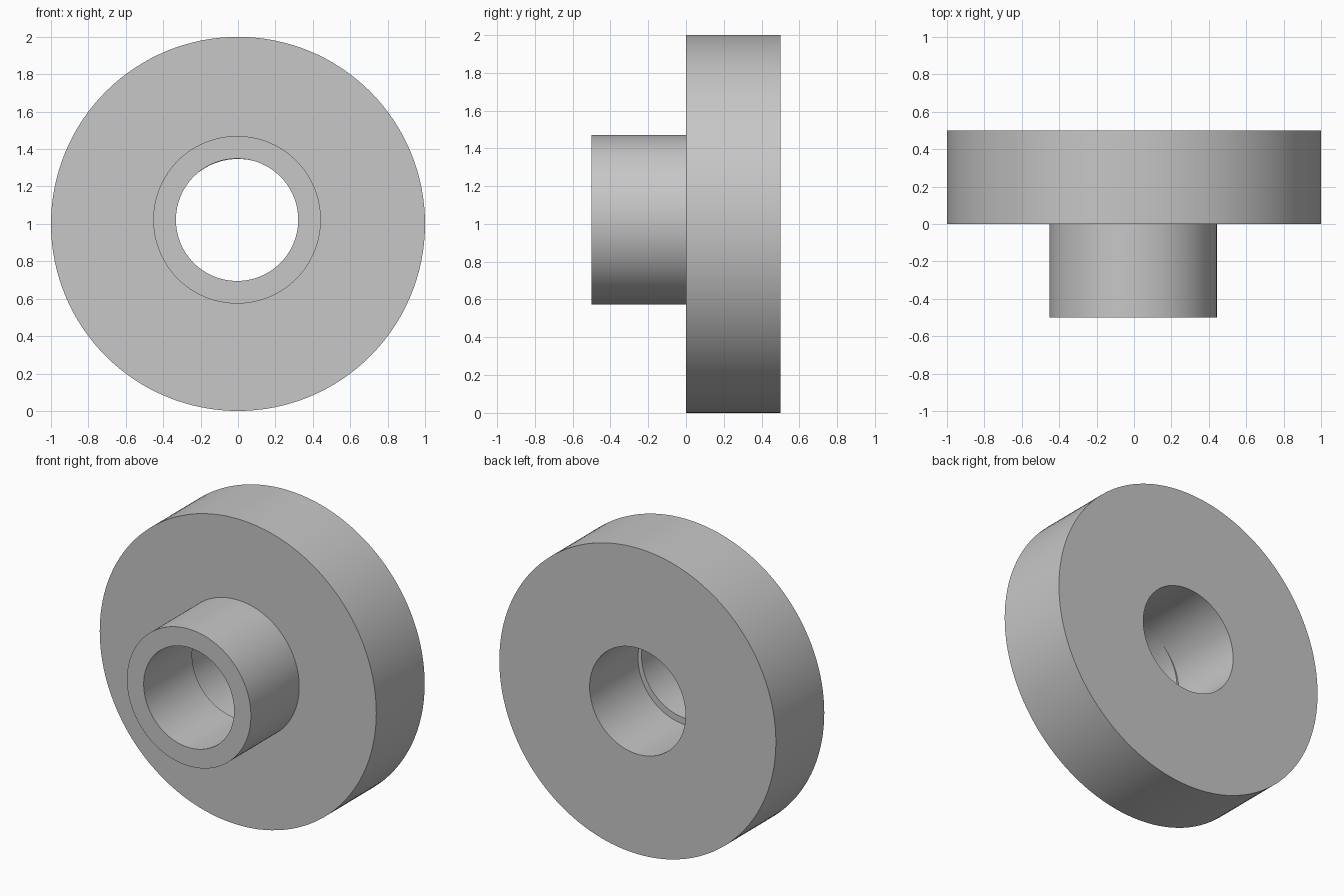
import bpy
import bmesh
import math

cube = bpy.data.objects.get("Cube")
if cube:
    bpy.data.objects.remove(cube, do_unlink=True)

SEGMENTS = 128

grey = bpy.data.materials.new("plain grey")
grey.use_nodes = True
colour = (0.57, 0.57, 0.57, 1)
grey.diffuse_color = colour
grey.node_tree.nodes["Principled BSDF"].inputs["Base Color"].default_value = colour


def ring(name, centre, outer, inner, front, back):
    """Hollow cylinder along y, swept from a rectangular section."""
    cx, cz = centre
    section = [(outer, front), (outer, back), (inner, back), (inner, front)]
    bm = bmesh.new()
    loops = []
    for i in range(SEGMENTS):
        a = 2 * math.pi * i / SEGMENTS
        loops.append([bm.verts.new((cx + r * math.cos(a), y, cz + r * math.sin(a)))
                      for r, y in section])
    for i, here in enumerate(loops):
        after = loops[(i + 1) % SEGMENTS]
        for j in range(4):
            k = (j + 1) % 4
            bm.faces.new((here[j], here[k], after[k], after[j]))
    bmesh.ops.recalc_face_normals(bm, faces=bm.faces)
    mesh = bpy.data.meshes.new(name)
    bm.to_mesh(mesh)
    bm.free()
    mesh.materials.append(grey)
    obj = bpy.data.objects.new(name, mesh)
    bpy.context.collection.objects.link(obj)
    bpy.ops.object.select_all(action="DESELECT")
    obj.select_set(True)
    bpy.context.view_layer.objects.active = obj
    bpy.ops.object.shade_smooth_by_angle(angle=math.radians(30))
    return obj


# Wide disc with a central bore
ring("disc", (0, 1), 1.0, 0.347, 0, 0.5)
# Narrow front collar, slightly off centre so a thin ledge shows in the bore
ring("hub", (-0.005, 1.022), 0.448, 0.327, -0.5, 0)
